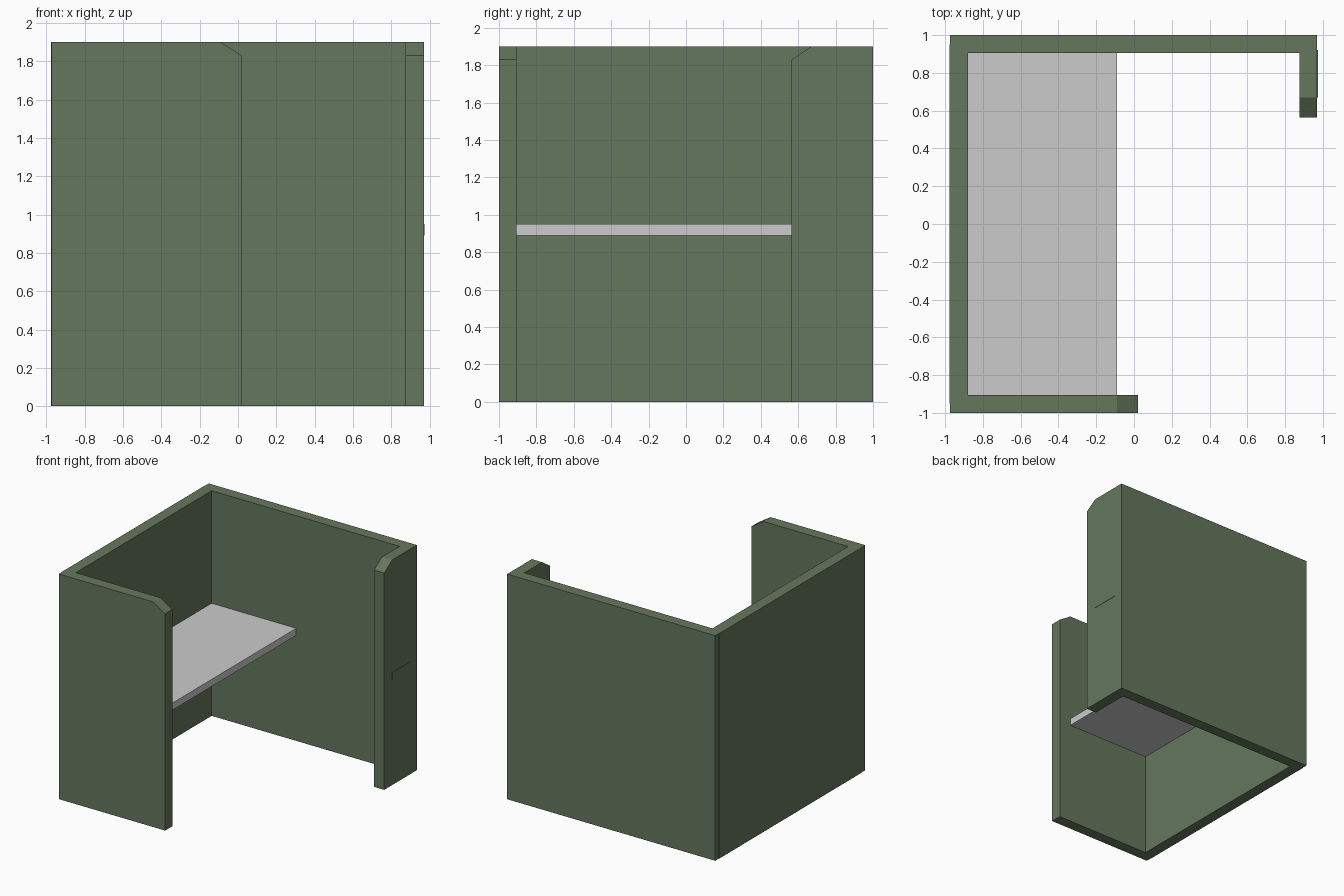
import bpy, bmesh

if "Cube" in bpy.data.objects:
    bpy.data.objects.remove(bpy.data.objects["Cube"])

green = bpy.data.materials.new("green_panel")
green.diffuse_color = (0.13, 0.185, 0.11, 1)
green.use_nodes = True
green.node_tree.nodes["Principled BSDF"].inputs["Base Color"].default_value = green.diffuse_color


def add_object(name, bm, material=None):
    bmesh.ops.recalc_face_normals(bm, faces=bm.faces)
    mesh = bpy.data.meshes.new(name)
    bm.to_mesh(mesh)
    bm.free()
    obj = bpy.data.objects.new(name, mesh)
    bpy.context.collection.objects.link(obj)
    if material:
        mesh.materials.append(material)
    return obj


def box(name, lo, hi, material=None):
    bm = bmesh.new()
    bmesh.ops.create_cube(bm, size=1)
    for v in bm.verts:
        v.co = [lo[i] + (v.co[i] + 0.5) * (hi[i] - lo[i]) for i in range(3)]
    return add_object(name, bm, material)


# Wrap-around partition: (outer x, y), (inner x, y), top height
H, LOW = 1.9, 1.83
stations = [
    ((0.02, -1), (0.02, -0.905), LOW),
    ((-0.09, -1), (-0.09, -0.905), H),
    ((-0.973, -1), (-0.88, -0.905), H),
    ((-0.973, 1), (-0.88, 0.905), H),
    ((0.97, 1), (0.875, 0.905), H),
    ((0.97, 0.67), (0.875, 0.67), H),
    ((0.97, 0.565), (0.875, 0.565), LOW),
]
bm = bmesh.new()
rings = [[bm.verts.new((*p, z)) for p, z in ((o, 0), (i, 0), (i, top), (o, top))]
         for o, i, top in stations]
for a, b in zip(rings, rings[1:]):
    for k in range(4):
        n = (k + 1) % 4
        bm.faces.new((a[k], a[n], b[n], b[k]))
bm.faces.new(rings[0])
bm.faces.new(rings[-1])
# Merge coplanar quads into single flat panels
bmesh.ops.dissolve_limit(bm, angle_limit=0.01, verts=bm.verts, edges=bm.edges)
add_object("partition_walls", bm, green)

# Slightly raised outer skin on the left wall
box("left_wall_skin", (-0.976, -0.95, 0), (-0.96, 0.95, H), green)

# Thin strip on the outside of the right return
box("right_wall_strip", (0.96, 0.67, 0.89), (0.973, 0.92, 0.95), green)

# Desk top
box("desk_top", (-0.88, -0.905, 0.89), (-0.09, 0.905, 0.95))
